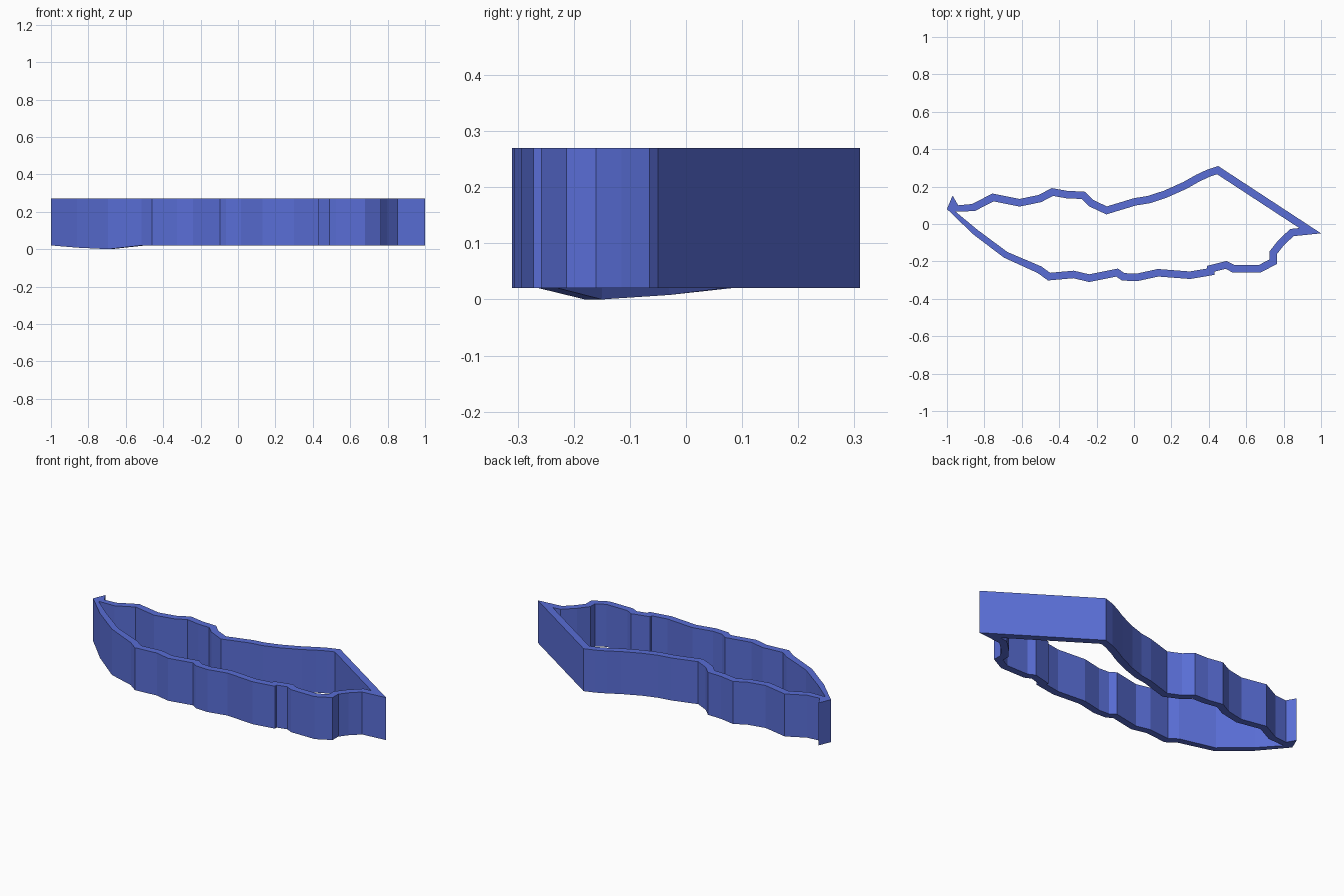
import bpy
import bmesh
from mathutils import Vector

HEIGHT = 0.27
BASE = 0.02
WALL = 0.04

if "Cube" in bpy.data.objects:
    bpy.data.objects.remove(bpy.data.objects["Cube"])

# Outer outline, running clockwise seen from above
back_edge = [(-.865, .107), (-.757, .163), (-.612, .134), (-.51, .155), (-.44, .192),
             (-.35, .176), (-.265, .174), (-.217, .128), (-.145, .094), (0, .138),
             (.075, .15), (.16, .178), (.265, .225), (.33, .262), (.39, .29), (.45, .31)]
right_end = [(1, -.05), (.853, -.065), (.80, -.115), (.765, -.16), (.765, -.213), (.68, -.258)]
front_edge = [(.525, -.258), (.49, -.24), (.43, -.255), (.43, -.272), (.3, -.294),
              (.13, -.281), (.015, -.306), (-.065, -.302), (-.095, -.281), (-.24, -.31),
              (-.325, -.29), (-.46, -.302), (-.515, -.262)]
# Lowered front-left wall: x, y, drop of the bottom rim, wall thickness
keel = [(-.695, -.18, .02, .035), (-.715, -.165, .019, .035),
        (-.86, -.055, .012, .033), (-1, .08, 0, .022)]
# Pointed spur beside the left tip, outside the inner outline
spur = [(-.97, .152), (-.94, .1)]


def inset(points, widths):
    """Mitred inward offset of a clockwise outline."""
    result = []
    for i, p in enumerate(points):
        before = (p - points[i - 1]).normalized()
        after = (points[(i + 1) % len(points)] - p).normalized()
        n1 = Vector((before.y, -before.x))
        n2 = Vector((after.y, -after.x))
        result.append(p + (n1 + n2) * widths[i] / (1 + n1.dot(n2)))
    return result


def make_material(name, colour):
    mat = bpy.data.materials.new(name)
    mat.use_nodes = True
    mat.diffuse_color = colour
    mat.node_tree.nodes["Principled BSDF"].inputs["Base Color"].default_value = colour
    return mat


plain = back_edge + right_end + front_edge
main = [Vector(p) for p in plain] + [Vector(k[:2]) for k in keel]
drops = [0] * len(plain) + [k[2] for k in keel]
widths = [WALL] * len(plain) + [k[3] for k in keel]
inner = inset(main, widths)

bm = bmesh.new()


def column(point, drop):
    """Bottom and top vertex at one outline point."""
    return [bm.verts.new((point.x, point.y, z)) for z in (BASE - drop, HEIGHT)]


outer_cols = [column(p, d) for p, d in zip(main, drops)]
inner_cols = [column(p, d) for p, d in zip(inner, drops)]
pairs = list(zip(outer_cols, inner_cols))
# Spur columns share the inner column of the left tip
pairs += [(column(Vector(p), 0), inner_cols[-1]) for p in spur]


def face(*verts):
    unique = list(dict.fromkeys(verts))
    if len(unique) > 2:
        bm.faces.new(unique)


# Outer wall, inner wall, top rim and bottom rim
for i, (out_b, in_b) in enumerate(pairs):
    out_a, in_a = pairs[i - 1]
    face(out_a[0], out_a[1], out_b[1], out_b[0])
    face(in_a[1], in_a[0], in_b[0], in_b[1])
    face(out_a[1], in_a[1], in_b[1], out_b[1])
    face(in_a[0], out_a[0], out_b[0], in_b[0])

bmesh.ops.recalc_face_normals(bm, faces=bm.faces)
mesh = bpy.data.meshes.new("outline_wall")
bm.to_mesh(mesh)
bm.free()
mesh.materials.append(make_material("blue", (0.10, 0.155, 0.67, 1)))
wall = bpy.data.objects.new("outline_wall", mesh)
bpy.context.collection.objects.link(wall)
